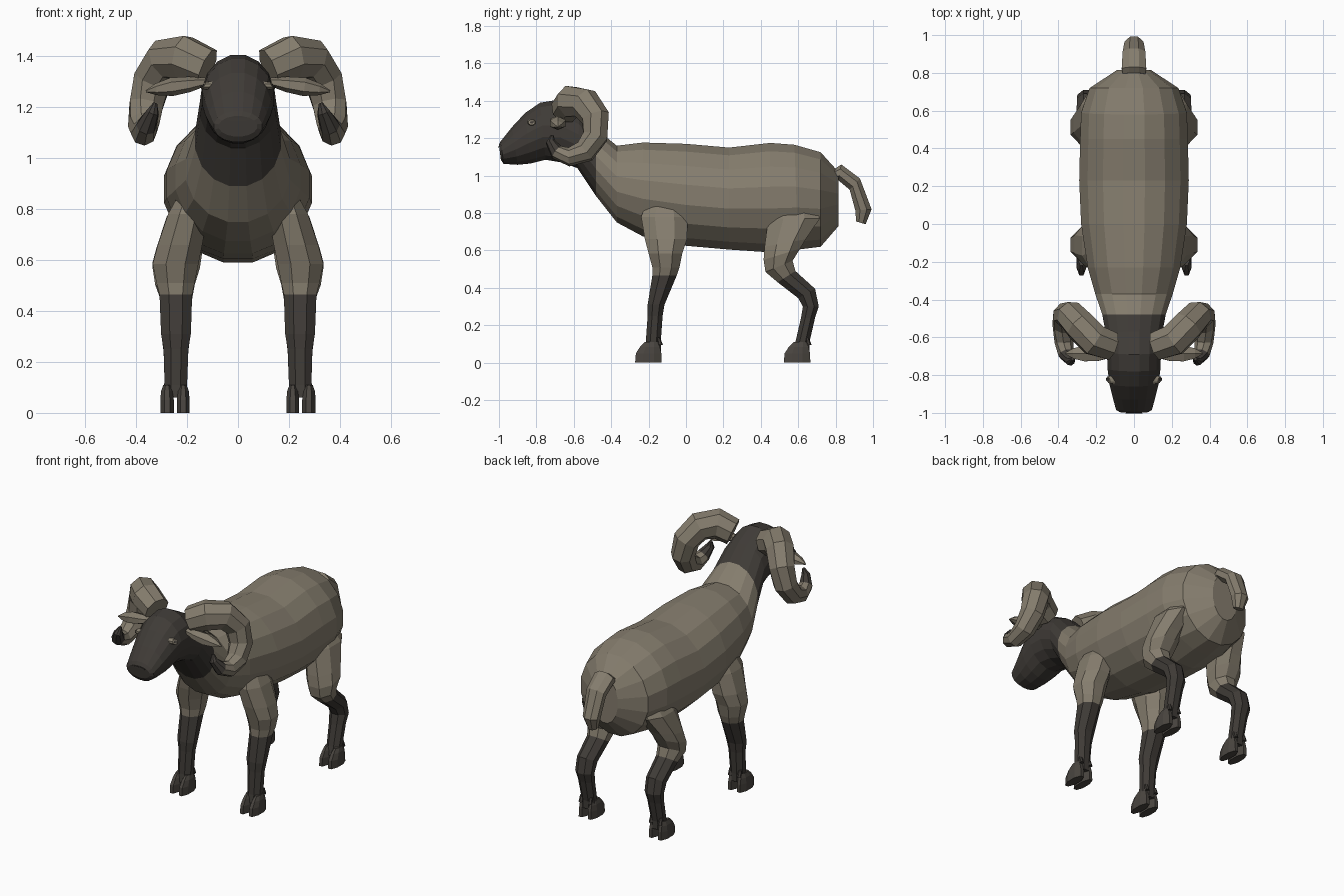
import bpy, bmesh, math
from mathutils import Vector


def material(name, rgb):
    m = bpy.data.materials.new(name)
    m.diffuse_color = (*rgb, 1)
    return m


WOOL = material("wool_tan", (0.235, 0.205, 0.155))
DARK = material("dark_brown", (0.05, 0.044, 0.038))
HOOF = material("hoof_brown", (0.068, 0.06, 0.051))


def ring(c, u, v, n):
    """Polygon ring around c with half axes u and v."""
    k = 1 / math.cos(math.pi / n)
    pts = []
    for i in range(n):
        a = 2 * math.pi * (i + 0.5) / n
        pts.append(Vector(c) + k * (math.cos(a) * Vector(u) + math.sin(a) * Vector(v)))
    return pts


def loft(name, rings, mats, rule=lambda seg: 0, mirror=False):
    """Skin a list of rings, cap both ends; rule gives a material per segment."""
    bm = bmesh.new()
    vs = [[bm.verts.new(p) for p in r] for r in rings]
    n = len(rings[0])
    for s in range(len(vs) - 1):
        for i in range(n):
            j = (i + 1) % n
            f = bm.faces.new((vs[s][i], vs[s][j], vs[s + 1][j], vs[s + 1][i]))
            f.material_index = rule(s)
    bm.faces.new(vs[0]).material_index = rule(0)
    bm.faces.new(vs[-1]).material_index = rule(len(vs) - 2)
    bmesh.ops.recalc_face_normals(bm, faces=bm.faces)
    me = bpy.data.meshes.new(name)
    bm.to_mesh(me)
    bm.free()
    for m in mats:
        me.materials.append(m)
    ob = bpy.data.objects.new(name, me)
    bpy.context.collection.objects.link(ob)
    if mirror:
        ob.modifiers.new("mirror", 'MIRROR').use_mirror_merge = False
    return ob


def span_ring(top, bot, hw, n):
    """Ring across x between a top and a bottom point given as (y, z)."""
    t, b = Vector((0, *top)), Vector((0, *bot))
    return ring((t + b) / 2, (hw, 0, 0), (t - b) / 2, n)


def box_ring(z, y0, y1, x0, x1, n=8, tilt=0.0):
    """Level ring filling an x/y range, tilted along y if asked."""
    return ring(((x0 + x1) / 2, (y0 + y1) / 2, z),
                ((x1 - x0) / 2, 0, 0), (0, (y1 - y0) / 2, tilt), n)


def tube(path, n, squash=1.0):
    """Rings along (x, y, z, radius) points with a transported frame."""
    pts = [Vector(p[:3]) for p in path]
    up, out = Vector((0, 0, 1)), []
    for i, p in enumerate(path):
        t = (pts[min(i + 1, len(pts) - 1)] - pts[max(i - 1, 0)]).normalized()
        up = (up - t * up.dot(t)).normalized()
        side = t.cross(up)
        out.append(ring(pts[i], side * p[3], up * p[3] * squash, n))
    return out


# Body, neck and head as one skin, rump to nose
body = [
    ((0.815, 1.02), (0.815, 0.73), 0.09),
    ((0.72, 1.125), (0.72, 0.62), 0.235),
    ((0.58, 1.165), (0.60, 0.605), 0.28),
    ((0.45, 1.175), (0.45, 0.59), 0.285),
    ((0.23, 1.15), (0.23, 0.605), 0.29),
    ((0.0, 1.17), (0.0, 0.625), 0.28),
    ((-0.23, 1.177), (-0.23, 0.675), 0.245),
    ((-0.37, 1.16), (-0.37, 0.75), 0.205),
    ((-0.48, 1.25), (-0.48, 0.89), 0.168),
    ((-0.57, 1.34), (-0.58, 1.04), 0.15),
    ((-0.69, 1.405), (-0.66, 1.07), 0.143),
    ((-0.78, 1.39), (-0.75, 1.085), 0.14),
    ((-0.86, 1.335), (-0.83, 1.065), 0.13),
    ((-0.93, 1.26), (-0.90, 1.058), 0.113),
    ((-0.99, 1.185), (-0.975, 1.063), 0.095),
    ((-1.0, 1.165), (-0.99, 1.085), 0.075),
]
loft("body_and_head", [span_ring(*r, 16) for r in body], [WOOL, DARK],
     lambda s: 1 if s >= 8 else 0)

# Mouth line on the muzzle
loft("mouth", [span_ring((-1.0, 1.158), (-0.999, 1.147), 0.045, 8),
               span_ring((-1.003, 1.158), (-1.002, 1.147), 0.045, 8)], [DARK])

# Tail
tail = [
    ((0.80, 1.04), (0.78, 0.97), 0.06),
    ((0.83, 1.06), (0.815, 0.975), 0.065),
    ((0.93, 0.985), (0.875, 0.925), 0.06),
    ((0.992, 0.82), (0.905, 0.815), 0.05),
    ((0.96, 0.74), (0.91, 0.755), 0.03),
]
loft("tail", [span_ring(*r, 8) for r in tail], [WOOL])

# Front legs: height, y range, x range
front = [
    (0.88, -0.20, -0.02, 0.14, 0.22),
    (0.78, -0.24, 0.01, 0.12, 0.275),
    (0.66, -0.22, 0.005, 0.14, 0.315),
    (0.585, -0.20, -0.02, 0.155, 0.335),
    (0.51, -0.18, -0.035, 0.17, 0.32),
    (0.465, -0.18, -0.05, 0.18, 0.308),
    (0.31, -0.205, -0.115, 0.185, 0.302),
    (0.25, -0.205, -0.125, 0.195, 0.292),
    (0.11, -0.215, -0.135, 0.20, 0.288),
    (0.06, -0.225, -0.135, 0.20, 0.288),
]
loft("front_legs", [box_ring(*r) for r in front], [WOOL, DARK],
     lambda s: 1 if s >= 5 else 0, True)

# Hind legs: same layout, with a bent hock
hind = [
    (0.86, 0.48, 0.68, 0.12, 0.21, 0),
    (0.77, 0.44, 0.715, 0.12, 0.28, 0),
    (0.64, 0.42, 0.64, 0.14, 0.32, 0.02),
    (0.58, 0.415, 0.61, 0.15, 0.335, 0.03),
    (0.515, 0.425, 0.57, 0.17, 0.325, 0.03),
    (0.46, 0.49, 0.585, 0.18, 0.305, 0.03),
    (0.37, 0.60, 0.69, 0.185, 0.302, 0.025),
    (0.30, 0.625, 0.71, 0.188, 0.30, 0),
    (0.24, 0.615, 0.69, 0.195, 0.292, 0),
    (0.11, 0.585, 0.66, 0.20, 0.288, 0),
    (0.06, 0.57, 0.66, 0.20, 0.288, 0),
]
loft("hind_legs", [box_ring(*r[:5], tilt=r[5]) for r in hind], [WOOL, DARK],
     lambda s: 1 if s >= 5 else 0, True)

# Split hooves and dewclaws
for leg, y in (("front", -0.20), ("hind", 0.595)):
    for side, x0, x1 in (("inner", 0.19, 0.24), ("outer", 0.252, 0.305)):
        loft(f"{leg}_{side}_hooves",
             [box_ring(0, y - 0.072, y + 0.07, x0, x1),
              box_ring(0.05, y - 0.068, y + 0.068, x0, x1),
              box_ring(0.085, y - 0.045, y + 0.06, x0 + 0.003, x1 - 0.003),
              box_ring(0.11, y - 0.02, y + 0.05, x0 + 0.012, x1 - 0.012)],
             [HOOF], mirror=True)
        xm = (x0 + x1) / 2
        loft(f"{leg}_{side}_dewclaws",
             [box_ring(0.095, y + 0.05, y + 0.075, xm - 0.012, xm + 0.012, 6),
              box_ring(0.135, y + 0.045, y + 0.06, xm - 0.01, xm + 0.01, 6)],
             [DARK], mirror=True)

# Curled horns with dark tips
horn = [
    (0.12, -0.645, 1.355, 0.074),
    (0.21, -0.615, 1.395, 0.083),
    (0.285, -0.54, 1.385, 0.08),
    (0.335, -0.485, 1.31, 0.073),
    (0.36, -0.485, 1.21, 0.066),
    (0.37, -0.54, 1.13, 0.058),
    (0.37, -0.625, 1.10, 0.047),
    (0.36, -0.69, 1.125, 0.038),
    (0.335, -0.725, 1.18, 0.024),
    (0.325, -0.715, 1.215, 0.008),
]
loft("horns", tube(horn, 8), [WOOL, DARK], lambda s: 1 if s >= 7 else 0, True)

# Leaf-shaped ears
ear = [
    (0.125, -0.69, 1.30, 0.018),
    (0.19, -0.69, 1.29, 0.035),
    (0.26, -0.685, 1.28, 0.042),
    (0.32, -0.685, 1.27, 0.027),
    (0.362, -0.685, 1.262, 0.004),
]
loft("ears", tube(ear, 6, 0.75), [WOOL], mirror=True)

# Eyes: tan rim with a dark pupil
for name, r, x, mat in (("eye_rims", 0.022, 0.136, WOOL), ("pupils", 0.011, 0.14, DARK)):
    loft(name, [ring((px, -0.825, 1.285), (0.004, s, 0), (-0.008, 0, s * 0.75), 8)
                for px, s in ((0.11, r), (x, r * 0.8))], [mat], mirror=True)
